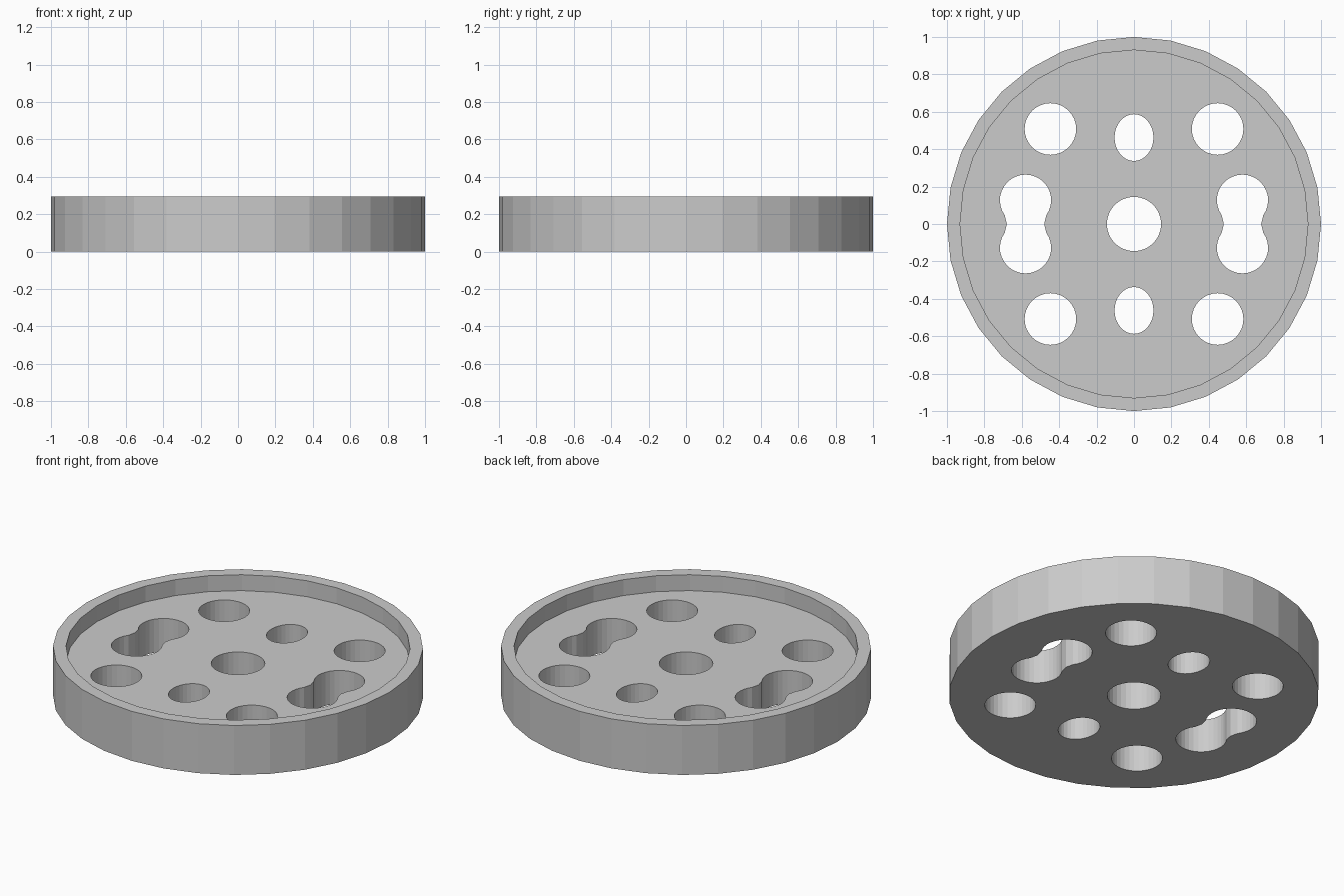
import bpy, bmesh
from math import sin, cos, radians, tau

if "Cube" in bpy.data.objects:
    bpy.data.objects.remove(bpy.data.objects["Cube"])

SIDES, HEIGHT, FLOOR = 32, 0.295, 0.2


def ellipse(cx, cy, rx, ry, n=32):
    return [(cx + rx * cos(tau * i / n), cy + ry * sin(tau * i / n)) for i in range(n)]


def peanut(cx, cy=0.127, r=0.137, waist=0.1):
    # two round lobes joined by a straight-sided waist
    arc = [radians(-36 + 252 * i / 22) for i in range(23)]
    top = [(r * cos(a), cy + r * sin(a)) for a in arc]
    half = [(waist, 0)] + top
    return [(cx + x, y) for x, y in half] + [(cx - x, -y) for x, y in half]


def make_object(name, bm):
    bmesh.ops.recalc_face_normals(bm, faces=bm.faces)
    mesh = bpy.data.meshes.new(name)
    bm.to_mesh(mesh)
    bm.free()
    obj = bpy.data.objects.new(name, mesh)
    bpy.context.collection.objects.link(obj)
    return obj


# Round dish: outer wall, rim, inner wall and floor
bm = bmesh.new()
profile = [(1, 0), (1, HEIGHT), (0.93, HEIGHT), (0.93, FLOOR)]
rings = [[bm.verts.new((x, y, z)) for x, y in ellipse(0, 0, r, r, SIDES)] for r, z in profile]
for a, b in zip(rings, rings[1:]):
    for i in range(SIDES):
        j = (i + 1) % SIDES
        bm.faces.new((a[i], a[j], b[j], b[i]))
bm.faces.new(rings[0])
bm.faces.new(rings[-1])
dish = make_object("perforated_dish", bm)

# Through-holes: centre, four corners, two ovals, two double holes
outlines = [ellipse(0, 0, 0.145, 0.145)]
for s in (-1, 1):
    outlines.append(ellipse(0, 0.462 * s, 0.104, 0.125))
    outlines.append(peanut(0.58 * s))
    for t in (-1, 1):
        outlines.append(ellipse(0.447 * s, 0.508 * t, 0.138, 0.138))

bm = bmesh.new()
for outline in outlines:
    face = bm.faces.new([bm.verts.new((x, y, -0.1)) for x, y in outline])
    ext = bmesh.ops.extrude_face_region(bm, geom=[face], use_keep_orig=True)
    moved = [g for g in ext["geom"] if isinstance(g, bmesh.types.BMVert)]
    bmesh.ops.translate(bm, verts=moved, vec=(0, 0, 0.6))
cutter = make_object("hole_cutter", bm)
cutter.hide_render = True

# Cut the holes and drop the cutter
mod = dish.modifiers.new("holes", 'BOOLEAN')
mod.operation = 'DIFFERENCE'
mod.solver = 'EXACT'
mod.object = cutter
bpy.context.view_layer.objects.active = dish
bpy.ops.object.modifier_apply(modifier=mod.name)
bpy.data.objects.remove(cutter)
